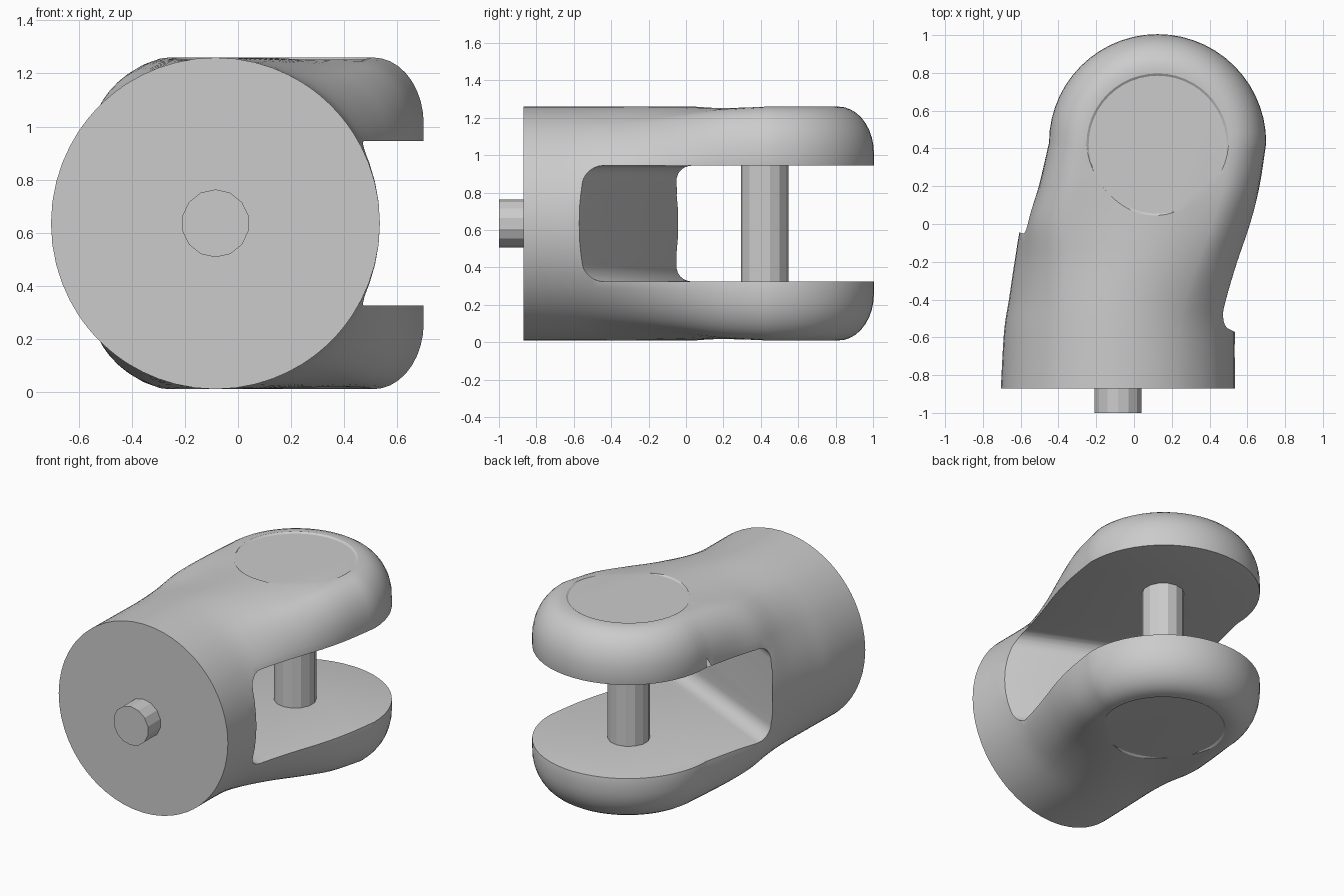
import bpy, bmesh, math
from mathutils import Vector, Matrix

if "Cube" in bpy.data.objects:
    bpy.data.objects.remove(bpy.data.objects["Cube"])

grey = bpy.data.materials.new("light grey")
grey.diffuse_color = (0.6, 0.6, 0.6, 1)
grey.use_nodes = True
grey.node_tree.nodes["Principled BSDF"].inputs["Base Color"].default_value = grey.diffuse_color
MID, HALF = 0.635, 0.625           # centre height and half height
PX, PY, PR = 0.125, 0.43, 0.575    # rounded fork end


def make(name, bm, hidden=False):
    bmesh.ops.recalc_face_normals(bm, faces=bm.faces)
    me = bpy.data.meshes.new(name)
    bm.to_mesh(me)
    bm.free()
    me.materials.append(grey)
    ob = bpy.data.objects.new(name, me)
    ob.hide_render = hidden
    bpy.context.collection.objects.link(ob)
    return ob


def cylinder(name, r1, r2, depth, loc, sides, rot=Matrix(), hidden=False):
    bm = bmesh.new()
    bmesh.ops.create_cone(bm, cap_ends=True, segments=sides, radius1=r1, radius2=r2,
                          depth=depth, matrix=Matrix.Translation(loc) @ rot)
    return make(name, bm, hidden)


# Half profile of the fork: flat top, elliptical corner, straight side
CX, CZ = 0.19, 0.25
box = [((PR - CX) * i / 5, HALF) for i in range(5)]
for i in range(10):
    a = math.pi / 2 * i / 9
    box.append((PR - CX + CX * math.sin(a), HALF - CZ + CZ * math.cos(a)))
box += [(PR, (HALF - CZ) * (1 - i / 5)) for i in range(1, 6)]
box += [(d, -h) for d, h in reversed(box[:-1])]


def profile(width, blend):
    pts = []
    for d, h in box:
        a = math.atan2(d, h)
        c = (math.sin(a), HALF * math.cos(a))
        pts.append((width * (c[0] * (1 - blend) + d / PR * blend),
                    c[1] * (1 - blend) + h * blend))
    return pts


# Stations along the body: y, left edge, right edge, spine x, blend to fork shape
key = [(-0.87, -0.705, 0.535, -0.085, 0), (-0.57, -0.688, 0.535, -0.08, 0.02),
       (-0.4, -0.662, 0.56, -0.06, 0.1), (-0.2, -0.632, 0.60, 0.0, 0.3),
       (0.0, -0.595, 0.645, 0.05, 0.58), (0.2, -0.515, 0.675, 0.10, 0.85),
       (PY, -0.45, 0.70, PX, 1)]
rows = []
for i in range(len(key) - 1):
    p = [Vector(key[max(0, min(len(key) - 1, i + k))]) for k in (-1, 0, 1, 2)]
    for s in range(4):
        t = s / 4
        m1, m2 = (p[2] - p[0]) / 2, (p[3] - p[1]) / 2
        rows.append(p[1] * (2*t**3 - 3*t*t + 1) + m1 * (t**3 - 2*t*t + t)
                    + p[2] * (3*t*t - 2*t**3) + m2 * (t**3 - t*t))

# Body: right side, swept round end, left side
strips = [[(r[3] + d, r[0], MID + h) for d, h in profile(r[2] - r[3], r[4])] for r in rows]
for i in range(29):
    a = math.pi * i / 28
    strips.append([(PX + d * math.cos(a), PY + d * math.sin(a), MID + h)
                   for d, h in profile(PR, 1)])
strips += [[(r[3] - d, r[0], MID + h) for d, h in profile(r[3] - r[1], r[4])]
           for r in reversed(rows)]
bm = bmesh.new()
grid = [[bm.verts.new(p) for p in s] for s in strips]
for a, b in zip(grid, grid[1:]):
    for j in range(len(a) - 1):
        bm.faces.new((a[j], a[j + 1], b[j + 1], b[j]))
bmesh.ops.remove_doubles(bm, verts=bm.verts, dist=1e-4)
rim = [e for e in bm.edges if e.is_boundary and all(v.co.y < -0.86 for v in e.verts)]
bmesh.ops.contextual_create(bm, geom=rim)
body = make("fork_body", bm)

# Slot cutter: slanted block with two rounded inner edges
bm = bmesh.new()
bmesh.ops.create_cube(bm, size=1, matrix=Matrix.Diagonal((4, 2, 0.62, 1)))
inner = [e for e in bm.edges if all(v.co.y < -0.9 for v in e.verts)
         and abs(e.verts[0].co.z - e.verts[1].co.z) < 0.01]
bmesh.ops.bevel(bm, geom=inner, offset=0.09, segments=6, profile=0.5, affect='EDGES')
turn = math.atan2(-0.51, 1.1)
wall = Vector((-0.05, -0.3, MID))
bm.transform(Matrix.Translation(wall) @ Matrix.Rotation(turn, 4, 'Z')
             @ Matrix.Translation((0, 1, 0)))
cutters = [make("slot_cutter", bm, True)]

# Shallow round dishes on the outer faces of both prongs
for side in (1, -1):
    r = (0.365, 0.425) if side > 0 else (0.425, 0.365)
    cutters.append(cylinder("dish_cutter", *r, 0.04, (PX, PY - 0.01, MID + side * (HALF + 0.012)),
                            48, hidden=True))
for c in cutters:
    mod = body.modifiers.new("cut", 'BOOLEAN')
    mod.operation, mod.object, mod.solver = 'DIFFERENCE', c, 'EXACT'

# Soften the slot rim
group = bpy.context.evaluated_depsgraph_get()
cut = bpy.data.meshes.new_from_object(body.evaluated_get(group))
body.modifiers.clear()
bm = bmesh.new()
bm.from_mesh(cut)
bmesh.ops.remove_doubles(bm, verts=bm.verts, dist=0.004)
rim = [e for e in bm.edges if len(e.link_faces) == 2 and e.calc_face_angle(0) > 0.8
       and all(v.co.y > -0.8 and abs(v.co.z - MID) < 0.33 for v in e.verts)]
bmesh.ops.bevel(bm, geom=rim, offset=0.022, segments=3, profile=0.5,
                affect='EDGES', clamp_overlap=True)
bm.to_mesh(body.data)
bm.free()
for c in cutters:
    bpy.data.objects.remove(c)

# Cross pin between the prongs and stud on the front face
cylinder("cross_pin", 0.127, 0.127, 0.68, (PX, 0.42, MID), 14)
cylinder("front_stud", 0.128, 0.128, 0.16, (-0.085, -0.92, MID), 14,
         Matrix.Rotation(math.pi / 2, 4, 'X'))

# Smooth the body, keeping its edges sharp
bpy.context.view_layer.objects.active = body
body.select_set(True)
bpy.ops.object.shade_smooth_by_angle(angle=math.radians(30))
